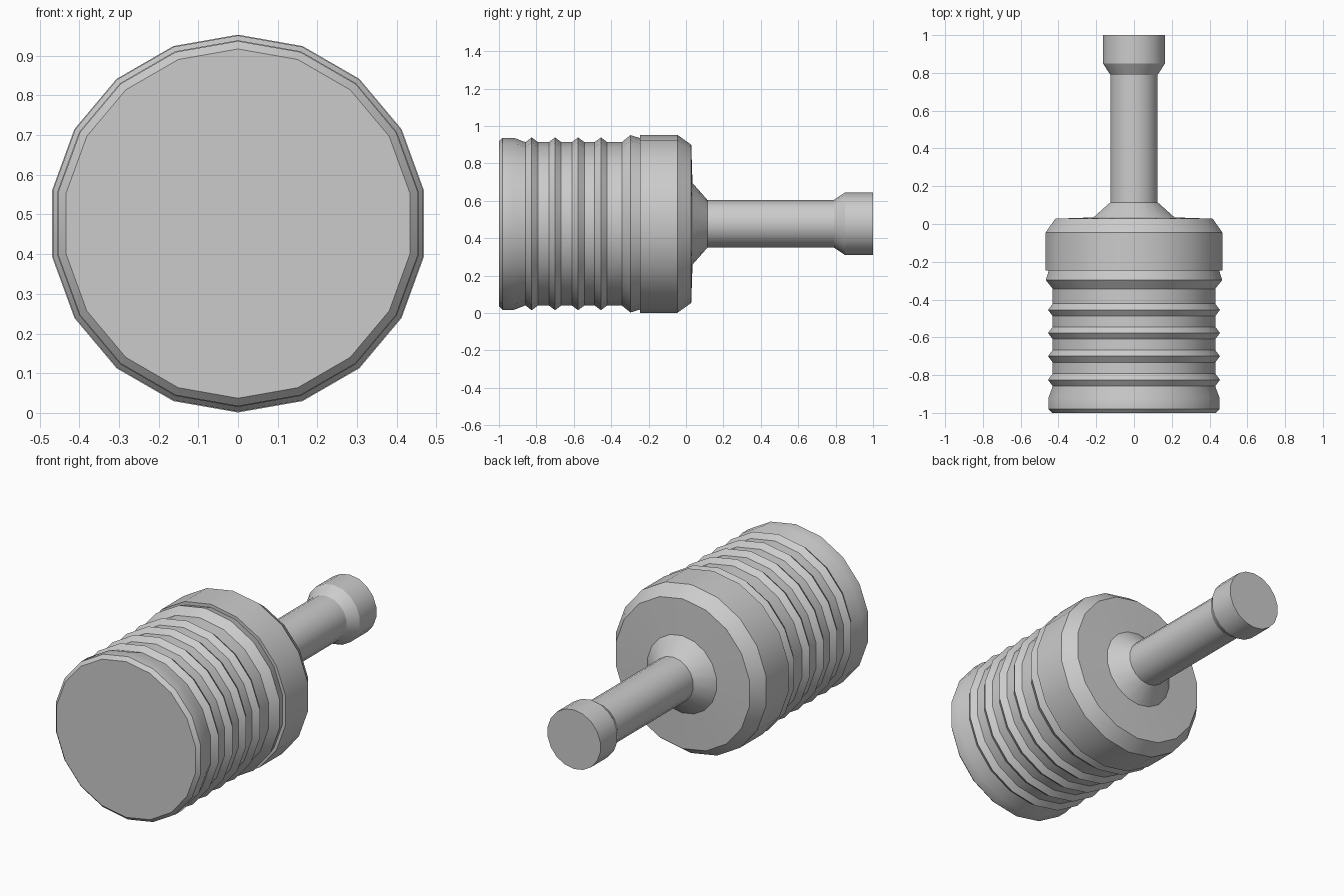
import bpy, bmesh
from math import sin, cos, tau, radians

if "Cube" in bpy.data.objects:
    bpy.data.objects.remove(bpy.data.objects["Cube"])

SIDES = 18
AXIS_Z = 0.477


def lathe(name, profile, cap_front=False, cap_back=False):
    """Revolve (y, radius) points around the y axis, with optional end caps."""
    bm = bmesh.new()
    rings = []
    for y, r in profile:
        rings.append([bm.verts.new((r * sin(tau * i / SIDES), y,
                                    AXIS_Z + r * cos(tau * i / SIDES)))
                      for i in range(SIDES)])
    for a, b in zip(rings, rings[1:]):
        for i in range(SIDES):
            j = (i + 1) % SIDES
            bm.faces.new((a[i], a[j], b[j], b[i]))
    if cap_front:
        bm.faces.new(rings[0])
    if cap_back:
        bm.faces.new(rings[-1])
    bmesh.ops.recalc_face_normals(bm, faces=bm.faces)
    # open shells: make sure the walls face away from the axis
    f = bm.faces[0]
    c = f.calc_center_median()
    if f.normal.x * c.x + f.normal.z * (c.z - AXIS_Z) < 0:
        bmesh.ops.reverse_faces(bm, faces=bm.faces)
    mesh = bpy.data.meshes.new(name)
    bm.to_mesh(mesh)
    bm.free()
    obj = bpy.data.objects.new(name, mesh)
    bpy.context.collection.objects.link(obj)
    bpy.ops.object.select_all(action='DESELECT')
    obj.select_set(True)
    bpy.context.view_layer.objects.active = obj
    bpy.ops.object.shade_smooth_by_angle(angle=radians(30))
    return obj


# Ribbed head: chamfered front end, four ridges, one larger ridge by the collar
head = [(-1.0, 0.44), (-0.98, 0.46), (-0.92, 0.46), (-0.86, 0.437)]
for peak in (-0.825, -0.70, -0.577, -0.455):
    head += [(peak - 0.033, 0.437), (peak, 0.462), (peak + 0.033, 0.437)]
head += [(-0.343, 0.437), (-0.297, 0.474), (-0.245, 0.458)]
lathe("ribbed_head", head, cap_front=True)

# Collar with chamfered back edge and flat back face
lathe("collar", [(-0.245, 0.458), (-0.245, 0.476), (-0.046, 0.476),
                 (0.028, 0.423), (0.035, 0.218)])

# Shaft: flared root, straight rod, wider tip
lathe("shaft", [(0.035, 0.218), (0.115, 0.127), (0.79, 0.127),
                (0.85, 0.167), (1.0, 0.167)], cap_back=True)
